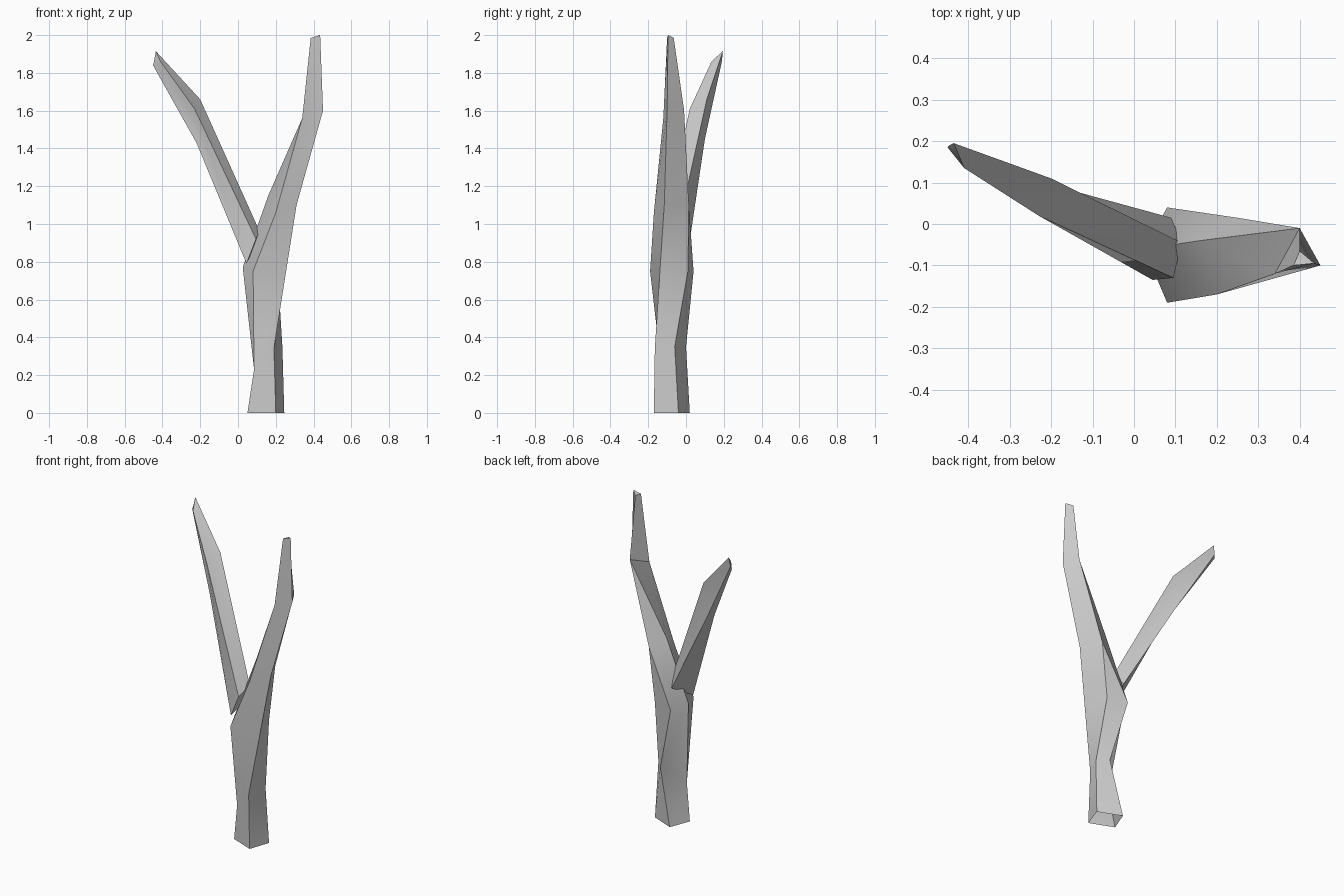
import bpy
import bmesh
import math

# Remove only the default cube
default_cube = bpy.data.objects.get("Cube")
if default_cube:
    bpy.data.objects.remove(default_cube, do_unlink=True)

# Single flat colour
bark = bpy.data.materials.new("pale_grey_bark")
bark.use_nodes = True
bark_colour = (0.6, 0.6, 0.6, 1)
bark.diffuse_color = bark_colour
bark.node_tree.nodes["Principled BSDF"].inputs["Base Color"].default_value = bark_colour


def loft(name, rings, cap_start, cap_end):
    """Skin a list of rings of equal length; coincident points are welded."""
    bm = bmesh.new()
    loops = [[bm.verts.new(point) for point in ring] for ring in rings]
    for low, high in zip(loops, loops[1:]):
        for i in range(len(low)):
            j = (i + 1) % len(low)
            bm.faces.new((low[i], low[j], high[j], high[i]))
    if cap_start:
        bm.faces.new(reversed(loops[0]))
    if cap_end:
        bm.faces.new(loops[-1])
    bmesh.ops.remove_doubles(bm, verts=bm.verts, dist=0.002)
    bmesh.ops.recalc_face_normals(bm, faces=bm.faces)
    mesh = bpy.data.meshes.new(name)
    bm.to_mesh(mesh)
    bm.free()
    mesh.materials.append(bark)
    obj = bpy.data.objects.new(name, mesh)
    bpy.context.collection.objects.link(obj)
    bpy.ops.object.select_all(action="DESELECT")
    obj.select_set(True)
    bpy.context.view_layer.objects.active = obj
    bpy.ops.object.shade_smooth_by_angle(angle=math.radians(30))
    return obj


# Trunk: edges run front, right, back right, back, left; some merge on the way
foot_left = (.05, -.11, 0)
waist_left = (.085, -.13, .23)
back_bend = (.25, .015, 1.1)
back_elbow = (.4, -.01, 1.6)
back_tip = (.4, -.065, 1.985)
trunk_rings = [
    [foot_left, (.2, -.17, 0), (.245, -.04, 0), (.1, .02, 0), foot_left],
    [waist_left, (.19, -.165, .34), (.235, -.06, .35), (.18, 0, .35), waist_left],
    [(.08, -.19, .75), (.25, -.14, .72), (.21, .01, .75), (.08, .04, .75), (.025, -.06, .77)],
    [(.2, -.17, 1.06), (.31, -.115, 1.1), back_bend, back_bend, (.16, -.04, 1.15)],
    [(.34, -.12, 1.56), (.45, -.1, 1.6), back_elbow, back_elbow, back_elbow],
    [(.385, -.1, 1.985), (.435, -.095, 2), back_tip, back_tip, back_tip],
]
loft("trunk", trunk_rings, cap_start=False, cap_end=True)

# Side branch: edges run upper front, upper back, lower back, lower front
branch_rings = [
    [(.095, -.13, .92), (.115, -.045, .96), (.09, .015, .88), (.045, -.135, .79)],
    [(-.23, .02, 1.61), (-.2, .11, 1.66), (-.22, .1, 1.45), (-.22, .03, 1.43)],
    [(-.41, .135, 1.86), (-.435, .195, 1.915), (-.445, .19, 1.86), (-.45, .185, 1.84)],
]
loft("side_branch", branch_rings, cap_start=True, cap_end=True)
